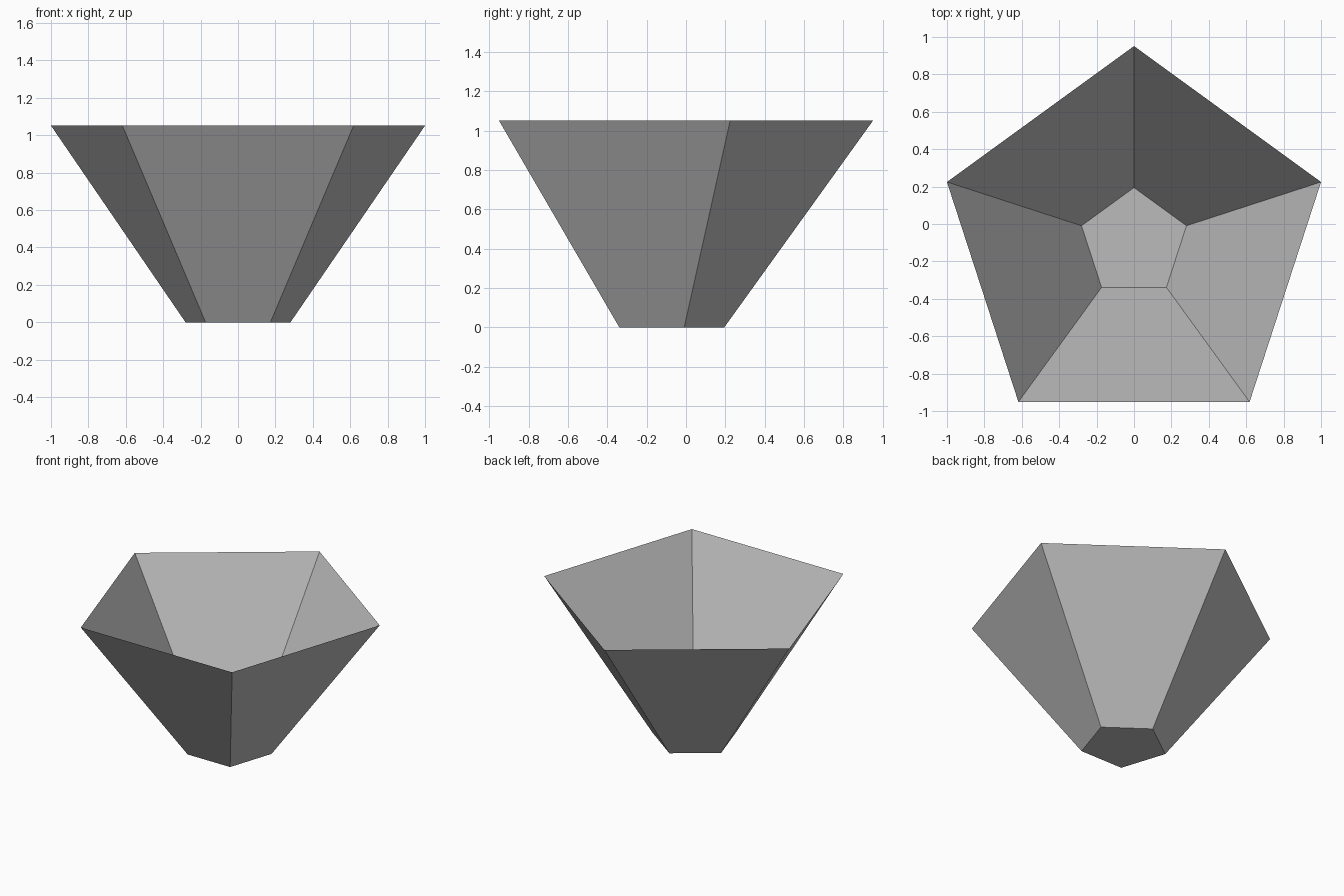
import bpy
import bmesh
from math import cos, sin, pi

cube = bpy.data.objects.get("Cube")
if cube:
    bpy.data.objects.remove(cube, do_unlink=True)

SIDES = 5
CENTRE_Y = -0.1004
RIM_RADIUS = 1.0515
BASE_RADIUS = 0.295
HEIGHT = 1.0515

# Plain grey material
grey = bpy.data.materials.new("plain_grey")
grey.use_nodes = True
colour = (0.5, 0.5, 0.5, 1)
grey.diffuse_color = colour
grey.node_tree.nodes["Principled BSDF"].inputs["Base Color"].default_value = colour


def ring(bm, radius, z):
    """Regular polygon of vertices with one corner pointing to the back."""
    angles = [pi / 2 + 2 * pi * i / SIDES for i in range(SIDES)]
    return [bm.verts.new((radius * cos(a), CENTRE_Y + radius * sin(a), z)) for a in angles]


# Open five-sided bowl: a floor and flaring walls, without thickness
bm = bmesh.new()
base = ring(bm, BASE_RADIUS, 0)
rim = ring(bm, RIM_RADIUS, HEIGHT)
bm.faces.new(reversed(base))
for i in range(SIDES):
    j = (i + 1) % SIDES
    bm.faces.new((base[i], base[j], rim[j], rim[i]))

mesh = bpy.data.meshes.new("bowl")
bm.to_mesh(mesh)
bm.free()
mesh.materials.append(grey)
bowl = bpy.data.objects.new("bowl", mesh)
bpy.context.collection.objects.link(bowl)
